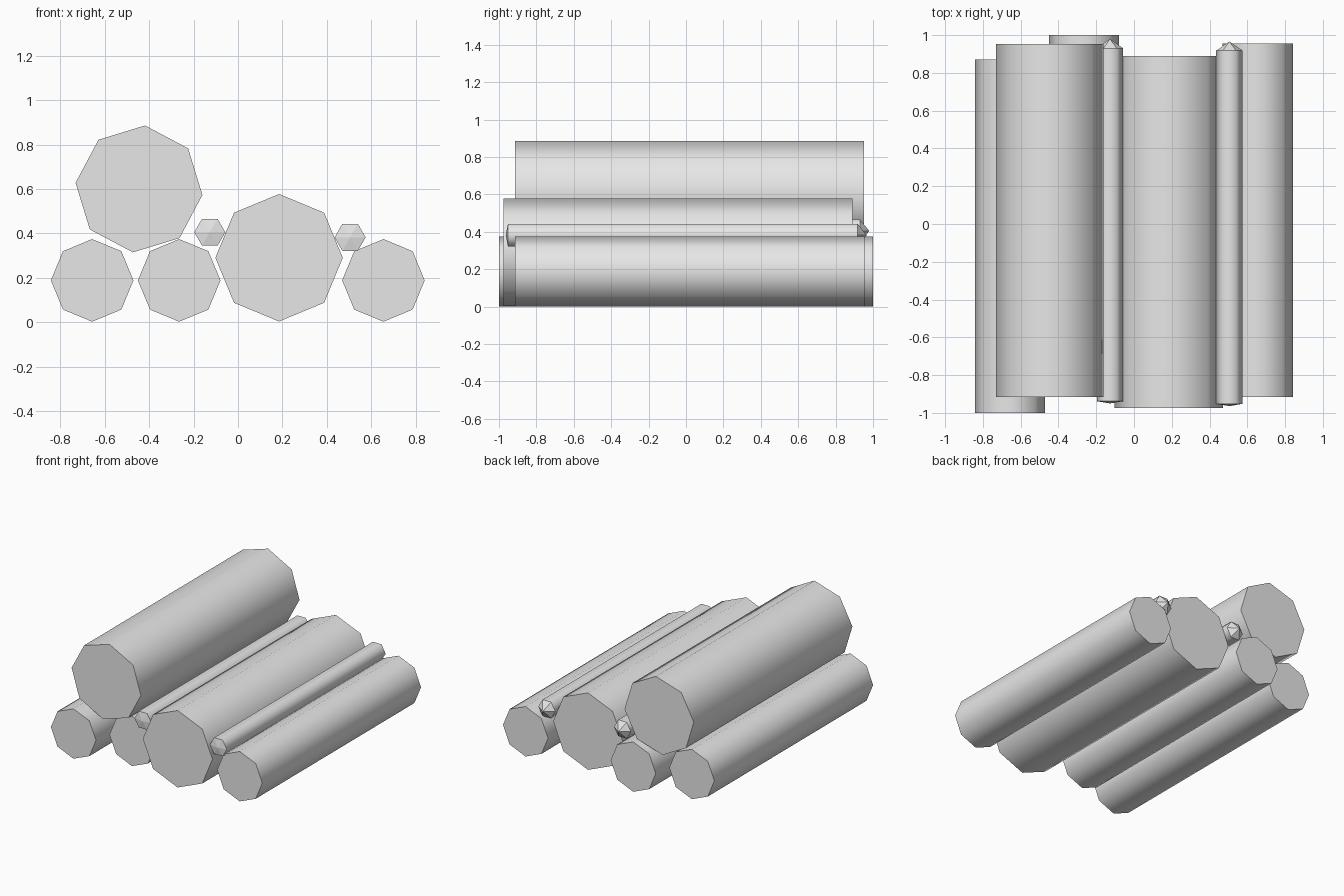
import bpy
import bmesh
from math import cos, sin, radians, tau

if "Cube" in bpy.data.objects:
    bpy.data.objects.remove(bpy.data.objects["Cube"])

# Single plain grey
grey = bpy.data.materials.new("plain_grey")
grey.use_nodes = True
color = (0.8, 0.8, 0.8, 1)
grey.diffuse_color = color
grey.node_tree.nodes["Principled BSDF"].inputs["Base Color"].default_value = color


def make_log(name, x, z, radius, front, back, sides=8, turn=90, front_tip=0, back_tip=0):
    """Prism along y with flat ends, or low pointed ends when a tip is given."""
    bm = bmesh.new()
    rings = []
    for y in (front, back):
        angles = [radians(turn) + tau * i / sides for i in range(sides)]
        rings.append([bm.verts.new((x + radius * cos(a), y, z + radius * sin(a))) for a in angles])
    for i in range(sides):
        j = (i + 1) % sides
        side = bm.faces.new((rings[0][i], rings[0][j], rings[1][j], rings[1][i]))
        side.smooth = True
    for ring, y, tip in ((rings[0], front, -front_tip), (rings[1], back, back_tip)):
        if tip:
            point = bm.verts.new((x, y + tip, z))
            for i in range(sides):
                bm.faces.new((ring[i], ring[(i + 1) % sides], point))
        else:
            bm.faces.new(ring)
    bmesh.ops.recalc_face_normals(bm, faces=bm.faces)
    mesh = bpy.data.meshes.new(name)
    bm.to_mesh(mesh)
    bm.free()
    mesh.materials.append(grey)
    bpy.context.collection.objects.link(bpy.data.objects.new(name, mesh))


# Small logs on the ground
make_log("right_small_log", -0.657, 0.188, 0.186, -1.0, 0.87)
make_log("middle_small_log", -0.265, 0.188, 0.186, -0.87, 1.0)
make_log("left_small_log", 0.655, 0.188, 0.186, -0.915, 0.955)

# Large logs, one on the ground and one resting on top
make_log("large_ground_log", 0.185, 0.29, 0.287, -0.975, 0.89)
make_log("large_top_log", -0.446, 0.60, 0.287, -0.915, 0.953, turn=84.5)

# Thin sticks in the gaps
make_log("right_stick", -0.127, 0.405, 0.07, -0.938, 0.93, 6, 0, 0.012, 0.05)
make_log("left_stick", 0.505, 0.382, 0.07, -0.952, 0.918, 6, 0, 0.012, 0.048)
